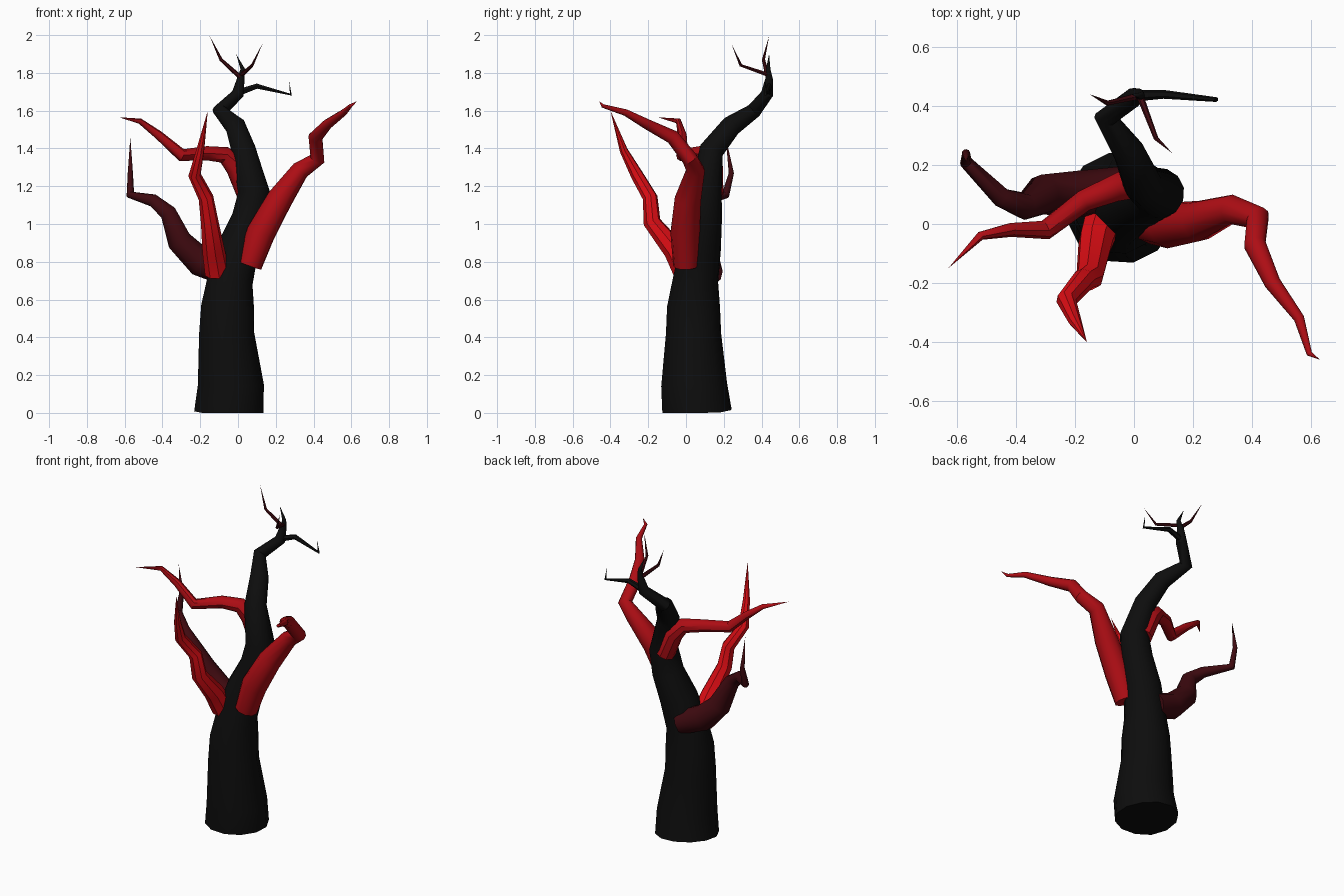
import bpy, bmesh, math
from mathutils import Vector

if "Cube" in bpy.data.objects:
    bpy.data.objects.remove(bpy.data.objects["Cube"], do_unlink=True)


def material(name, rgb):
    m = bpy.data.materials.new(name)
    m.use_nodes = True
    col = (*rgb, 1)
    m.diffuse_color = col
    m.node_tree.nodes["Principled BSDF"].inputs["Base Color"].default_value = col
    return m


black = material("black bark", (0.004, 0.004, 0.004))
bright = material("bright red", (0.72, 0.004, 0.007))
red = material("red", (0.42, 0.004, 0.007))
dark = material("dark red", (0.05, 0.003, 0.005))


def limb(name, mat, sides, path):
    """Tapering tube through (x, y, z, radius) points; radius 0 makes a tip."""
    pts = [Vector(p[:3]) for p in path]
    bm = bmesh.new()
    rings, side = [], Vector((1, 0.2, 0))
    for i, p in enumerate(pts):
        # ring plane halves the bend between neighbouring segments
        before = (p - pts[i - 1]).normalized() if i else Vector()
        after = (pts[i + 1] - p).normalized() if i + 1 < len(pts) else Vector()
        t = (before + after).normalized()
        side = (side - t * side.dot(t)).normalized()
        up = t.cross(side)
        r = path[i][3]
        if r == 0:
            rings.append([bm.verts.new(p)])
            continue
        ring = []
        for k in range(sides):
            a = math.tau * k / sides
            v = p + (side * math.cos(a) + up * math.sin(a)) * r
            v.z = max(v.z, 0)
            ring.append(bm.verts.new(v))
        rings.append(ring)
    bm.faces.new(rings[0][::-1])
    for a, b in zip(rings, rings[1:]):
        for k in range(sides):
            n = (k + 1) % sides
            if len(b) == 1:
                bm.faces.new((a[k], a[n], b[0]))
            else:
                bm.faces.new((a[k], a[n], b[n], b[k]))
    me = bpy.data.meshes.new(name)
    bm.to_mesh(me)
    bm.free()
    ob = bpy.data.objects.new(name, me)
    bpy.context.collection.objects.link(ob)
    me.materials.append(mat)
    bpy.ops.object.select_all(action="DESELECT")
    ob.select_set(True)
    bpy.context.view_layer.objects.active = ob
    bpy.ops.object.shade_smooth_by_angle(angle=math.radians(40))


# Trunk, leaning back near the crown
limb("trunk", black, 12, [
    (-.048, .058, 0, .188), (-.038, .043, .15, .178), (-.06, .04, .42, .149),
    (-.055, .04, .56, .143), (-.042, .05, .7, .123), (0, .075, .87, .112),
    (.06, .098, 1.03, .094), (.085, .105, 1.17, .086), (.03, .135, 1.39, .066),
    (-.015, .24, 1.52, .055), (-.095, .36, 1.6, .04), (0, .43, 1.69, .033),
    (.015, .44, 1.77, .02), (.025, .435, 1.82, .012), (-.01, .44, 1.9, 0)])

# Main branches
limb("left_branch", red, 10, [
    (.06, 0, .78, .068), (.12, -.005, .95, .078), (.22, .01, 1.13, .07),
    (.33, .05, 1.285, .05), (.42, .02, 1.345, .042), (.41, -.07, 1.46, .038),
    (.47, -.2, 1.525, .028), (.56, -.32, 1.59, .018), (.595, -.44, 1.625, .01),
    (.63, -.46, 1.65, 0)])
limb("front_branch", bright, 8, [
    (-.11, 0, .74, .066), (-.13, -.06, .86, .06), (-.15, -.18, 1.01, .047),
    (-.17, -.19, 1.14, .04), (-.23, -.26, 1.26, .034), (-.2, -.33, 1.39, .022),
    (-.16, -.4, 1.6, 0)])
limb("right_low_branch", dark, 10, [
    (-.05, .12, .74, .075), (-.2, .1, .8, .08), (-.31, .1, .91, .068),
    (-.37, .06, 1.06, .046), (-.45, .09, 1.125, .034), (-.57, .21, 1.155, .022),
    (-.57, .24, 1.27, .014), (-.57, .21, 1.46, 0)])
limb("right_high_branch", red, 9, [
    (.05, .14, 1.16, .058), (-.01, .14, 1.3, .056), (-.07, .12, 1.365, .046),
    (-.17, .08, 1.375, .038), (-.3, -.02, 1.365, .034), (-.42, -.02, 1.47, .024),
    (-.52, -.04, 1.545, .015), (-.63, -.15, 1.565, 0)])

# Crown twigs
limb("left_twig", black, 6, [
    (0, .435, 1.695, .02), (.1, .44, 1.73, .015), (.28, .422, 1.685, .008),
    (.27, .42, 1.76, 0)])
limb("right_twig", dark, 6, [
    (.02, .435, 1.77, .013), (-.09, .41, 1.87, .009), (-.15, .44, 1.995, 0)])
limb("front_twig", dark, 6, [
    (.02, .435, 1.79, .012), (.075, .29, 1.84, .008), (.13, .24, 1.955, 0)])
